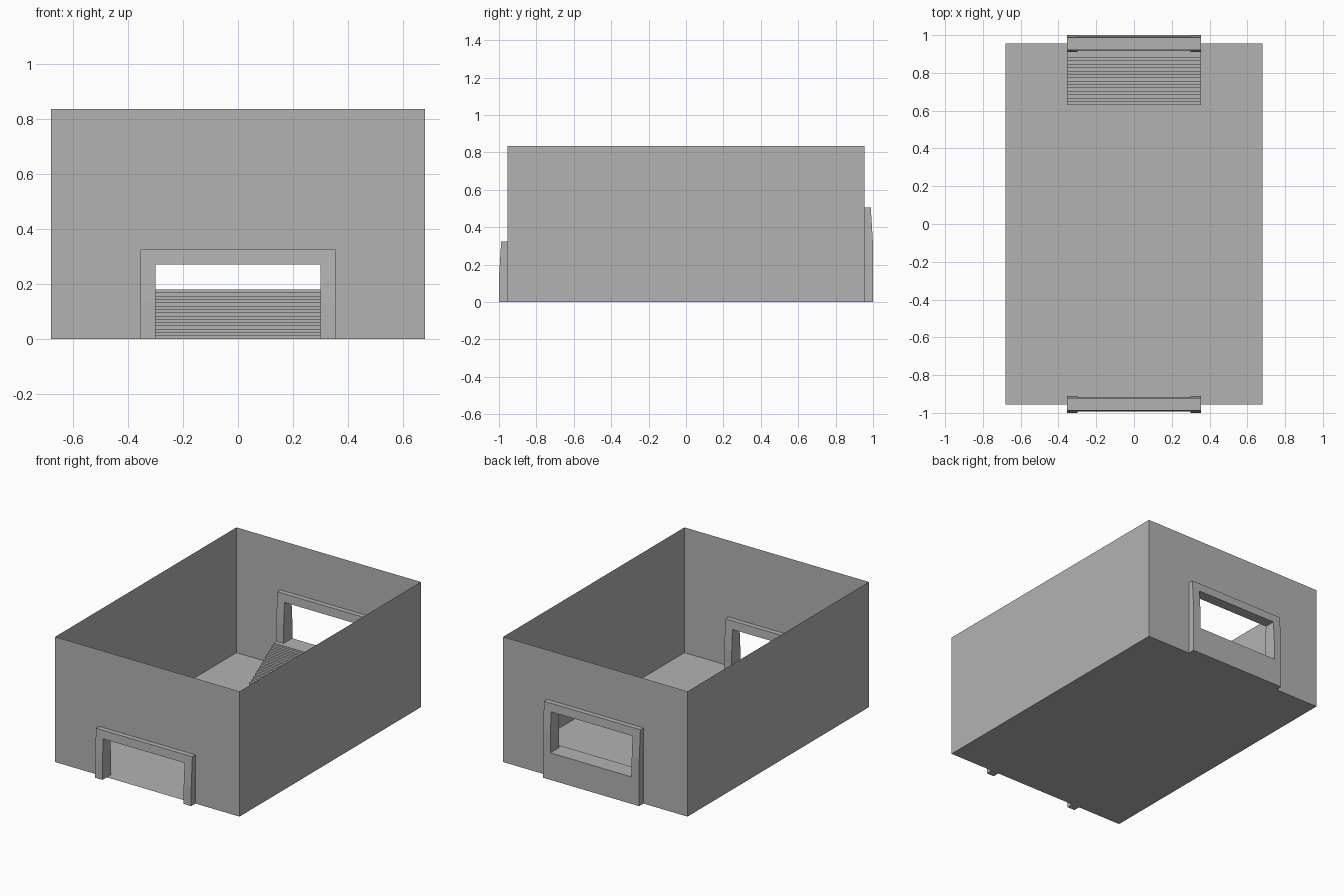
import bpy, bmesh, math

if "Cube" in bpy.data.objects:
    bpy.data.objects.remove(bpy.data.objects["Cube"])

grey = bpy.data.materials.new("plain grey")
grey.diffuse_color = (0.45, 0.45, 0.45, 1)
grey.use_nodes = True
grey.node_tree.nodes["Principled BSDF"].inputs["Base Color"].default_value = grey.diffuse_color

W, L, H = 0.68, 0.955, 0.835      # room half width, half length, height
OUT, OPEN = 0.355, 0.30           # doorway half widths: frame and opening
LINTEL = 0.055


def finish(bm, name):
    bmesh.ops.remove_doubles(bm, verts=bm.verts, dist=1e-5)
    bmesh.ops.recalc_face_normals(bm, faces=bm.faces)
    mesh = bpy.data.meshes.new(name)
    bm.to_mesh(mesh)
    bm.free()
    mesh.materials.append(grey)
    obj = bpy.data.objects.new(name, mesh)
    bpy.context.collection.objects.link(obj)
    return obj


def face(bm, points):
    return bm.faces.new([bm.verts.new(p) for p in points])


# Thin-walled room, open at the top, with a doorway notch in each end wall
def room(front_top, back_top):
    bm = bmesh.new()
    face(bm, [(-W, -L, 0), (-W, L, 0), (W, L, 0), (W, -L, 0)])
    for x in (-W, W):
        face(bm, [(x, -L, 0), (x, L, 0), (x, L, H), (x, -L, H)])
    for y, top in ((-L, front_top), (L, back_top)):
        outline = [(-W, 0), (-OPEN, 0), (-OPEN, top), (OPEN, top),
                   (OPEN, 0), (W, 0), (W, H), (-W, H)]
        face(bm, [(x, y, z) for x, z in outline])
    finish(bm, "room_shell")


# Door frame: straight lower part, slightly tapering above the kink
def door_frame(name, y_mid, kink, top, sill=0.0):
    xs = [-OUT, -OPEN, OPEN, OUT]
    zs = sorted({0.0, sill, kink, top - LINTEL, top})

    def depth(z):
        return 0.045 if z <= kink else 0.045 - 0.012 * (z - kink) / (top - kink)

    def solid(i, j):
        if not (0 <= i < 3 and 0 <= j < len(zs) - 1):
            return False
        return i != 1 or zs[j + 1] <= sill or zs[j] >= top - LINTEL - 1e-6

    def point(i, j, side):
        return (xs[i], y_mid + side * depth(zs[j]), zs[j])

    bm = bmesh.new()
    for i in range(3):
        for j in range(len(zs) - 1):
            if not solid(i, j):
                continue
            for s in (-1, 1):
                face(bm, [point(i, j, s), point(i + 1, j, s),
                          point(i + 1, j + 1, s), point(i, j + 1, s)])
            borders = [((i - 1, j), (i, j), (i, j + 1)),
                       ((i + 1, j), (i + 1, j), (i + 1, j + 1)),
                       ((i, j - 1), (i, j), (i + 1, j)),
                       ((i, j + 1), (i, j + 1), (i + 1, j + 1))]
            for neighbour, a, b in borders:
                if not solid(*neighbour):
                    face(bm, [point(*a, -1), point(*b, -1),
                              point(*b, 1), point(*a, 1)])
    bmesh.ops.remove_doubles(bm, verts=bm.verts, dist=1e-5)
    bmesh.ops.dissolve_limit(bm, angle_limit=math.radians(1),
                             verts=bm.verts, edges=bm.edges)
    finish(bm, name)


# Solid stair rising to the back doorway
def stairs(y0, y1, y_end, height, steps):
    run, rise = (y1 - y0) / (steps - 1), height / steps
    profile = [(y0, 0.0)]
    for k in range(steps):
        profile += [(y0 + k * run, (k + 1) * rise)]
        profile += [(y0 + (k + 1) * run if k < steps - 1 else y_end, (k + 1) * rise)]
    profile.append((y_end, 0.0))
    bm = bmesh.new()
    side = face(bm, [(-OUT, y, z) for y, z in profile])
    result = bmesh.ops.extrude_face_region(bm, geom=[side], use_keep_orig=True)
    moved = [v for v in result["geom"] if isinstance(v, bmesh.types.BMVert)]
    bmesh.ops.translate(bm, verts=moved, vec=(2 * OUT, 0, 0))
    finish(bm, "stairs")


room(0.27, 0.45)
door_frame("front_door_frame", -L, 0.13, 0.325)
door_frame("back_door_frame", L, 0.31, 0.505, sill=0.18)
stairs(0.63, 0.88, 0.91, 0.18, 15)
